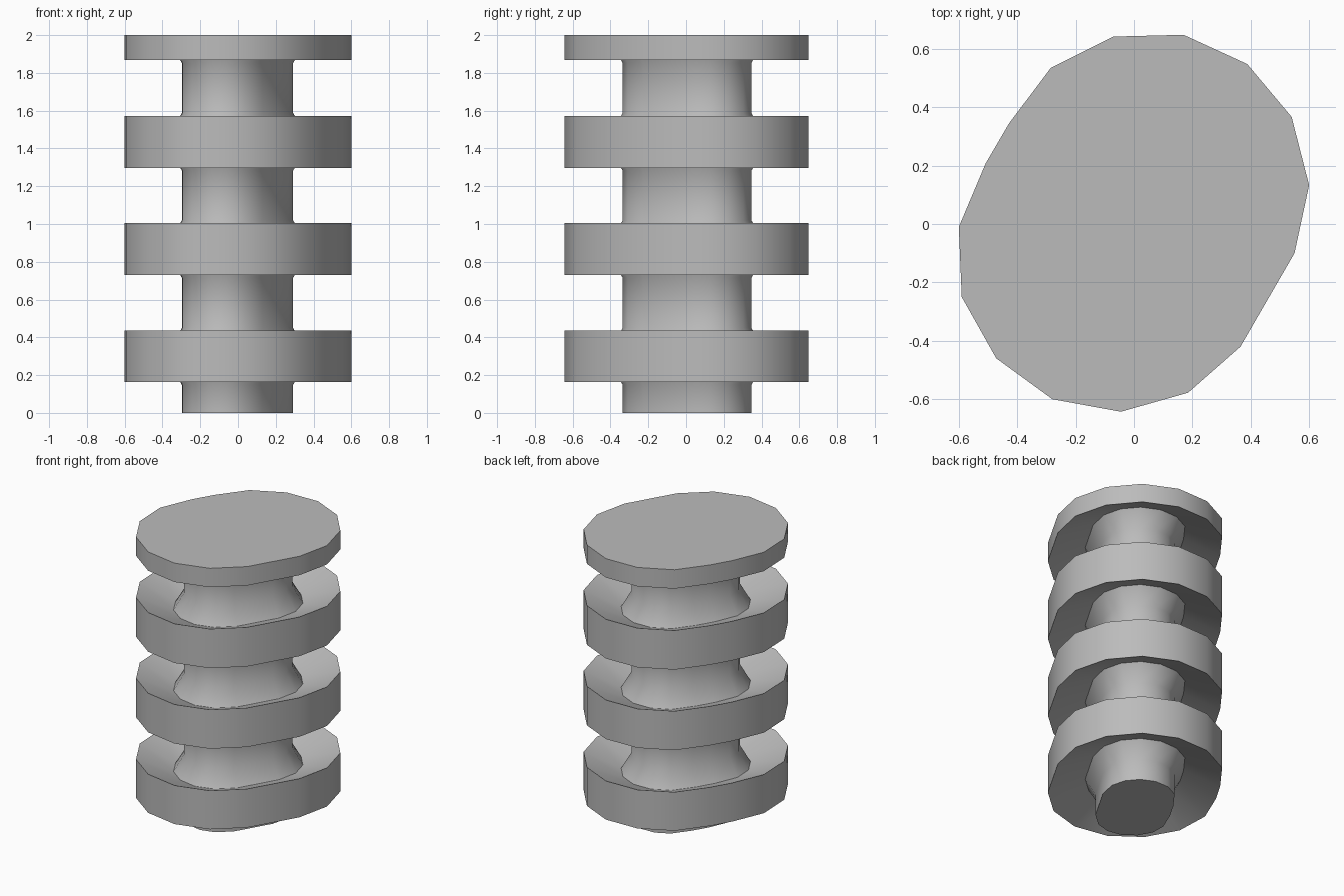
import bpy
import bmesh
from mathutils import Vector

cube = bpy.data.objects.get("Cube")
if cube:
    bpy.data.objects.remove(cube, do_unlink=True)

# Flat colour
grey = bpy.data.materials.new("plain grey")
grey.use_nodes = True
colour = (0.5, 0.5, 0.5, 1)
grey.diffuse_color = colour
grey.node_tree.nodes["Principled BSDF"].inputs["Base Color"].default_value = colour

# Irregular oval outline of the discs, counter-clockwise
OUTLINE = [Vector(p) for p in (
    (-.6, -.01), (-.59, -.25), (-.472, -.46), (-.28, -.6), (-.045, -.643),
    (.185, -.578), (.365, -.42), (.55, -.1), (.6, .133), (.54, .367),
    (.388, .548), (.17, .648), (-.07, .642), (-.285, .535), (-.428, .345),
    (-.508, .208))]


def inset(points, distance):
    """Move every edge of the outline inwards by the same distance."""
    result = []
    for i, p in enumerate(points):
        a = (p - points[i - 1]).normalized()
        b = (points[(i + 1) % len(points)] - p).normalized()
        na, nb = Vector((-a.y, a.x)), Vector((-b.y, b.x))
        result.append(p + (na + nb) * distance / (1 + na.dot(nb)))
    return result


SHAFT, GROOVE = 0.3, 0.235      # insets of the shaft and the dished groove
LIP, DISH = 0.015, 0.1          # flare height outside and depth inside a disc

# Vertical section: inset and height, bottom to top
section = [(SHAFT, 0)]
for low, high in ((.163, .435), (.73, 1.005), (1.297, 1.573)):
    section += [(SHAFT, low - LIP), (GROOVE, low + DISH), (0, low),
                (0, high), (GROOVE, high - DISH), (SHAFT, high + LIP)]
section += [(SHAFT, 1.867 - LIP), (GROOVE, 1.867 + DISH), (0, 1.867), (0, 2)]

# Loft the outline through the section
bm = bmesh.new()
rings = [[bm.verts.new((p.x, p.y, z)) for p in inset(OUTLINE, d)]
         for d, z in section]
n = len(OUTLINE)
for low, high in zip(rings, rings[1:]):
    for i in range(n):
        j = (i + 1) % n
        bm.faces.new((low[i], low[j], high[j], high[i]))
bm.faces.new(reversed(rings[0]))
bm.faces.new(rings[-1])
bmesh.ops.recalc_face_normals(bm, faces=bm.faces)
mesh = bpy.data.meshes.new("stacked_discs_on_shaft")
bm.to_mesh(mesh)
bm.free()
mesh.materials.append(grey)

column = bpy.data.objects.new("stacked_discs_on_shaft", mesh)
bpy.context.collection.objects.link(column)
bpy.context.view_layer.objects.active = column
column.select_set(True)
bpy.ops.object.shade_smooth_by_angle(angle=0.52)
